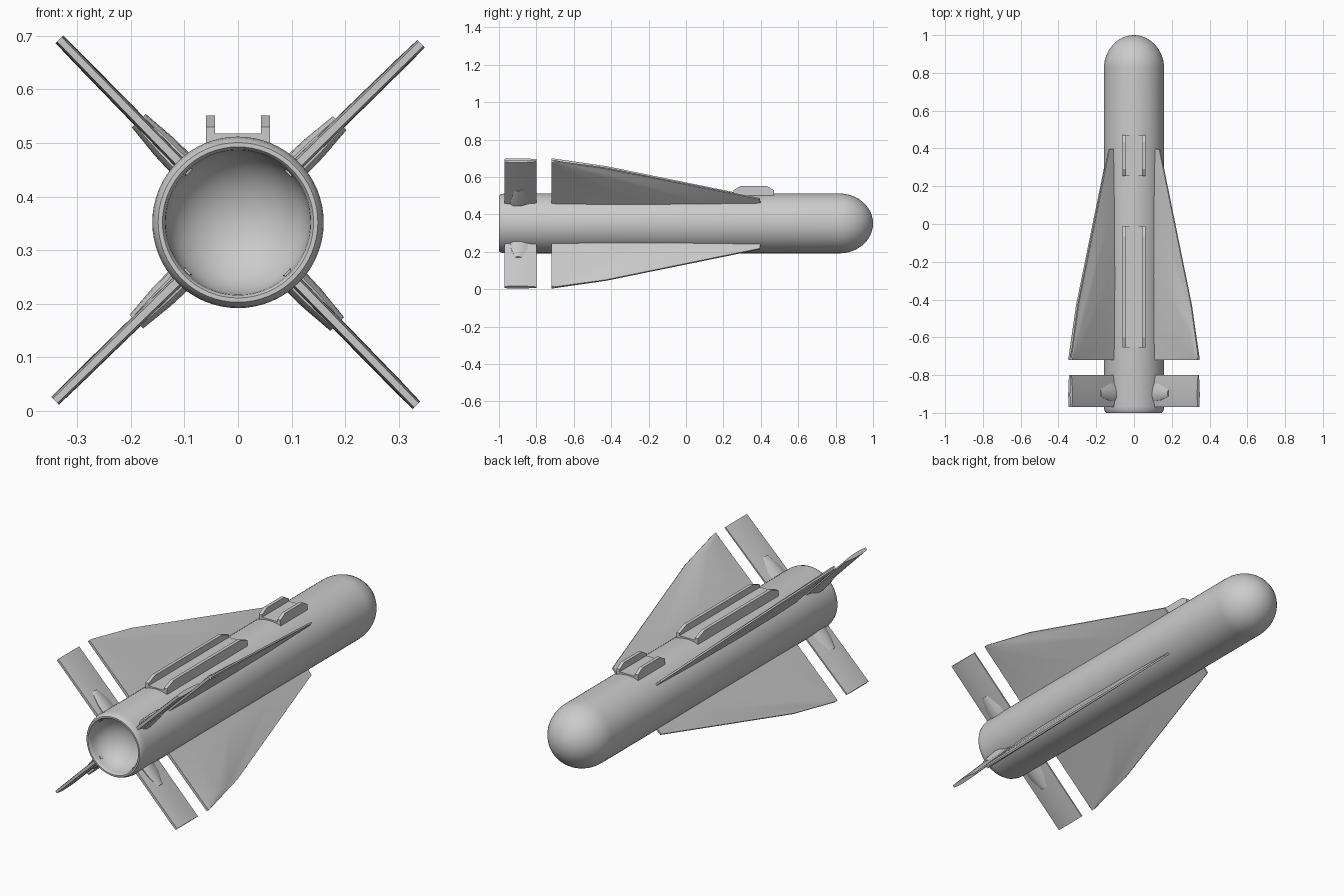
import bpy, bmesh, math
from mathutils import Matrix, Vector

cube = bpy.data.objects.get("Cube")
if cube:
    bpy.data.objects.remove(cube, do_unlink=True)

AXIS_Z = 0.352
RADIUS = 0.16

grey = bpy.data.materials.new("plain grey")
grey.use_nodes = True
grey.diffuse_color = (0.6, 0.6, 0.6, 1)
grey.node_tree.nodes["Principled BSDF"].inputs["Base Color"].default_value = (0.6, 0.6, 0.6, 1)


def finish(bm, name, angle=35):
    """Turn a bmesh into a shaded object."""
    bmesh.ops.recalc_face_normals(bm, faces=bm.faces)
    mesh = bpy.data.meshes.new(name)
    bm.to_mesh(mesh)
    bm.free()
    obj = bpy.data.objects.new(name, mesh)
    bpy.context.collection.objects.link(obj)
    mesh.materials.append(grey)
    bpy.ops.object.select_all(action="DESELECT")
    obj.select_set(True)
    bpy.context.view_layer.objects.active = obj
    bpy.ops.object.shade_smooth_by_angle(angle=math.radians(angle))
    return obj


def loft(bm, rings):
    """Skin closed rings of equal length and cap both ends."""
    loops = [[bm.verts.new(p) for p in ring] for ring in rings]
    n = len(loops[0])
    for a, b in zip(loops, loops[1:]):
        for i in range(n):
            j = (i + 1) % n
            bm.faces.new((a[i], a[j], b[j], b[i]))
    bm.faces.new(loops[0])
    bm.faces.new(loops[-1])


# Body: nose dome, tube, rounded tail lip and hollow bowl
def body():
    quarter = [i * math.pi / 24 for i in range(13)]
    profile = [(RADIUS * math.sin(a), 0.82 + 0.18 * math.cos(a)) for a in quarter]
    profile += [(RADIUS, -0.965), (0.158, -0.98), (0.154, -0.993), (0.149, -1.0),
                (0.141, -1.0), (0.136, -0.993)]
    profile += [(0.135 * math.cos(a), -0.985 + 0.12 * math.sin(a)) for a in quarter]
    bm = bmesh.new()
    verts = [bm.verts.new((r, y, AXIS_Z)) for r, y in profile]
    edges = [bm.edges.new(pair) for pair in zip(verts, verts[1:])]
    bmesh.ops.spin(bm, geom=verts + edges, cent=(0, 0, AXIS_Z), axis=(0, 1, 0),
                   angle=math.tau, steps=64)
    bmesh.ops.remove_doubles(bm, verts=bm.verts, dist=0.0002)
    finish(bm, "body", 50)


# Fins: aerofoil sections stacked outward, given as (radius, back, front, half thickness)
CHORD = [(0, 0.6), (0.15, 0.9), (0.4, 1), (0.7, 0.85), (1, 0.35)]


def aerofoil(r, back, front, half):
    top = [(r, back + (front - back) * u, half * t) for u, t in CHORD]
    return top + [(x, y, -z) for x, y, z in reversed(top)]


def place(bm, turn):
    spin = Matrix.Rotation(-math.radians(turn), 4, "Y")
    bm.transform(Matrix.Translation((0, 0, AXIS_Z)) @ spin)


WING = [(0.13, -0.72, 0.4, 0.015), (0.19, -0.72, 0.395, 0.012),
        (0.425, -0.72, -0.43, 0.011), (0.477, -0.72, -0.705, 0.01)]
TAIL = [(0.13, -0.97, -0.8, 0.012), (0.477, -0.97, -0.8, 0.01)]
FAIRING = [(0.13, -0.94, -0.84, 0.026), (0.2, -0.935, -0.845, 0.024),
           (0.265, -0.915, -0.87, 0.018)]

sides = ["upper_left", "upper_right", "lower_right", "lower_left"]
for k, side in enumerate(sides):
    for part, sections in (("wing", WING), ("tail_fin", TAIL), ("hinge_fairing", FAIRING)):
        bm = bmesh.new()
        loft(bm, [aerofoil(*s) for s in sections])
        place(bm, 44.3 + 90 * k)
        finish(bm, f"{side}_{part}")


# Mounting channels on top: a floor with two chamfered side walls
def channel(name, back, front, slope):
    bm = bmesh.new()
    floor, ledge, top = 0.49, 0.53, 0.551
    outline = [(back, floor), (back, ledge), (back + slope, top),
               (front - slope, top), (front, ledge), (front, floor)]
    for s in (-1, 1):
        loft(bm, [[(s * x, y, z) for y, z in outline] for x in (0.043, 0.06)])
    loft(bm, [[(x, y, z) for x, z in ((-0.043, floor), (0.043, floor),
                                      (0.043, 0.518), (-0.043, 0.518))]
              for y in (back, front)])
    finish(bm, name, 20)


body()
channel("front_channel", 0.255, 0.47, 0.035)
channel("rear_channel", -0.655, -0.01, 0.055)
